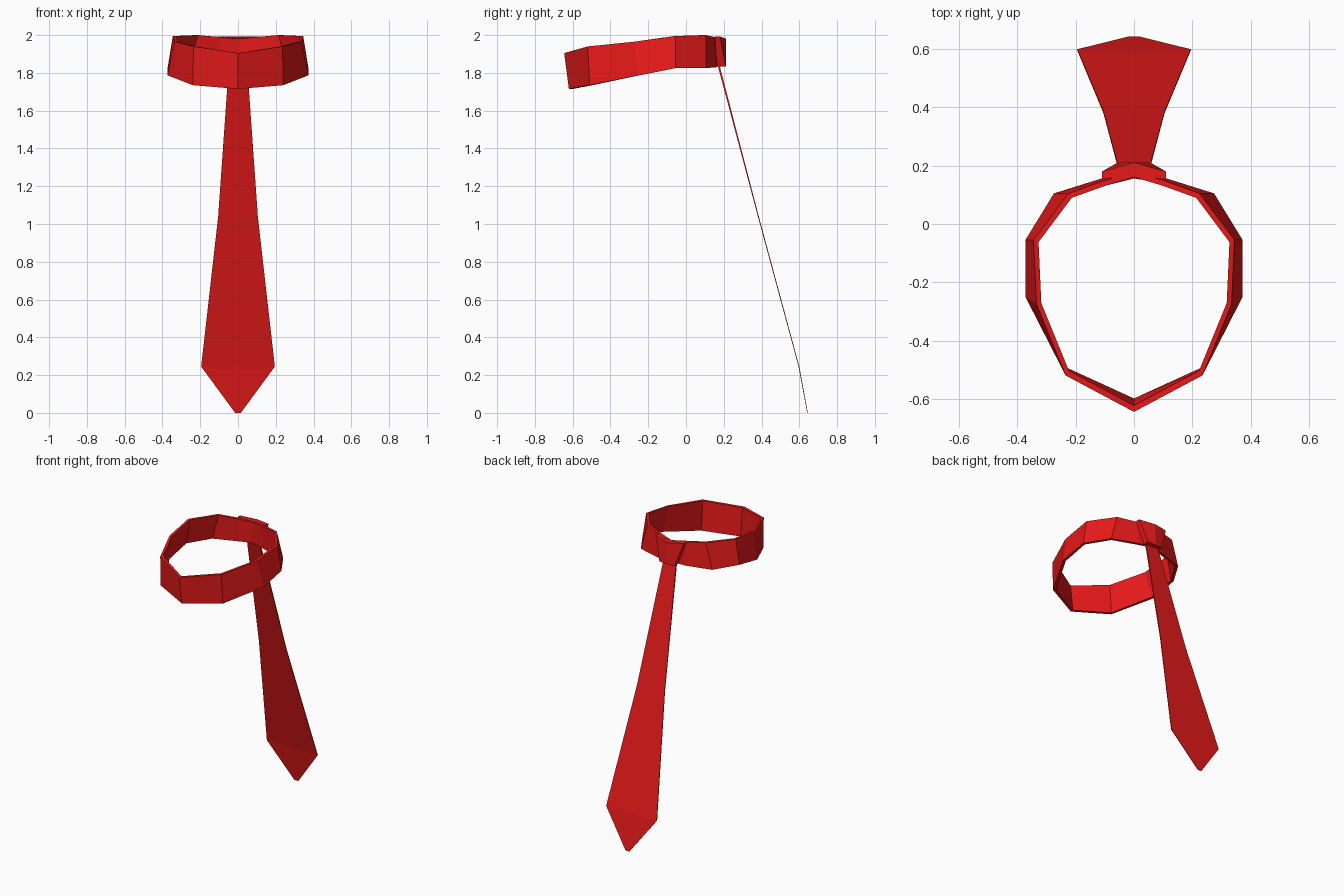
import bpy, bmesh

if "Cube" in bpy.data.objects:
    bpy.data.objects.remove(bpy.data.objects["Cube"])

red = bpy.data.materials.new("red_cloth")
red.diffuse_color = (0.8, 0.01, 0.01, 1)
red.use_nodes = True
red.node_tree.nodes["Principled BSDF"].inputs["Base Color"].default_value = red.diffuse_color


def loft(name, rings, closed=False):
    """Skin a list of equal-length point rings; cap the ends unless closed."""
    bm = bmesh.new()
    vs = [[bm.verts.new(p) for p in r] for r in rings]
    n = len(rings[0])
    for i in range(len(vs) if closed else len(vs) - 1):
        a, b = vs[i], vs[(i + 1) % len(vs)]
        for k in range(n):
            bm.faces.new((a[k], a[(k + 1) % n], b[(k + 1) % n], b[k]))
    if not closed:
        bm.faces.new(vs[0])
        bm.faces.new(vs[-1])
    bmesh.ops.recalc_face_normals(bm, faces=bm.faces)
    me = bpy.data.meshes.new(name)
    bm.to_mesh(me)
    bm.free()
    me.materials.append(red)
    ob = bpy.data.objects.new(name, me)
    bpy.context.collection.objects.link(ob)
    return ob


# Collar band: (outer top, outer bottom) at stations from the back to the knot
half = [
    ((0, -0.645, 1.905), (0, -0.62, 1.715)),
    ((0.235, -0.52, 1.94), (0.24, -0.51, 1.735)),
    ((0.335, -0.275, 1.965), (0.373, -0.25, 1.787)),
    ((0.345, -0.055, 1.995), (0.373, -0.055, 1.825)),
    ((0.225, 0.105, 2.0), (0.275, 0.105, 1.825)),
    ((0.10, 0.15, 1.99), (0.10, 0.16, 1.83)),
    ((0, 0.18, 1.98), (0, 0.175, 1.84)),
]


def flip(p):
    return (-p[0], p[1], p[2])


def inner(p):
    return (p[0] * 0.95, -0.2 + (p[1] + 0.2) * 0.95, p[2])


stations = half + [(flip(t), flip(b)) for t, b in half[-2:0:-1]]
loft("collar_band", [(t, b, inner(b), inner(t)) for t, b in stations], closed=True)


# Knot: tapered wedge with a centre ridge, wide at the top
def knot_ring(w, back, side, front, z, zc):
    return [(-w, back, z), (-w, side, z), (0, front, zc),
            (w, side, z), (w, back, z), (0, back + 0.015, zc)]


loft("knot", [knot_ring(0.11, 0.153, 0.18, 0.212, 1.992, 1.982),
              knot_ring(0.058, 0.163, 0.21, 0.212, 1.835, 1.832)])

# Hanging blade: (half width, y, z, thickness), widening then pointed
blade = [(0.048, 0.17, 1.85, 0.010), (0.105, 0.383, 1.04, 0.005),
         (0.195, 0.598, 0.245, 0.004), (0.015, 0.643, 0, 0.003)]
loft("blade", [[(-w, y - t / 2, z), (w, y - t / 2, z), (w, y + t / 2, z), (-w, y + t / 2, z)]
               for w, y, z, t in blade])
